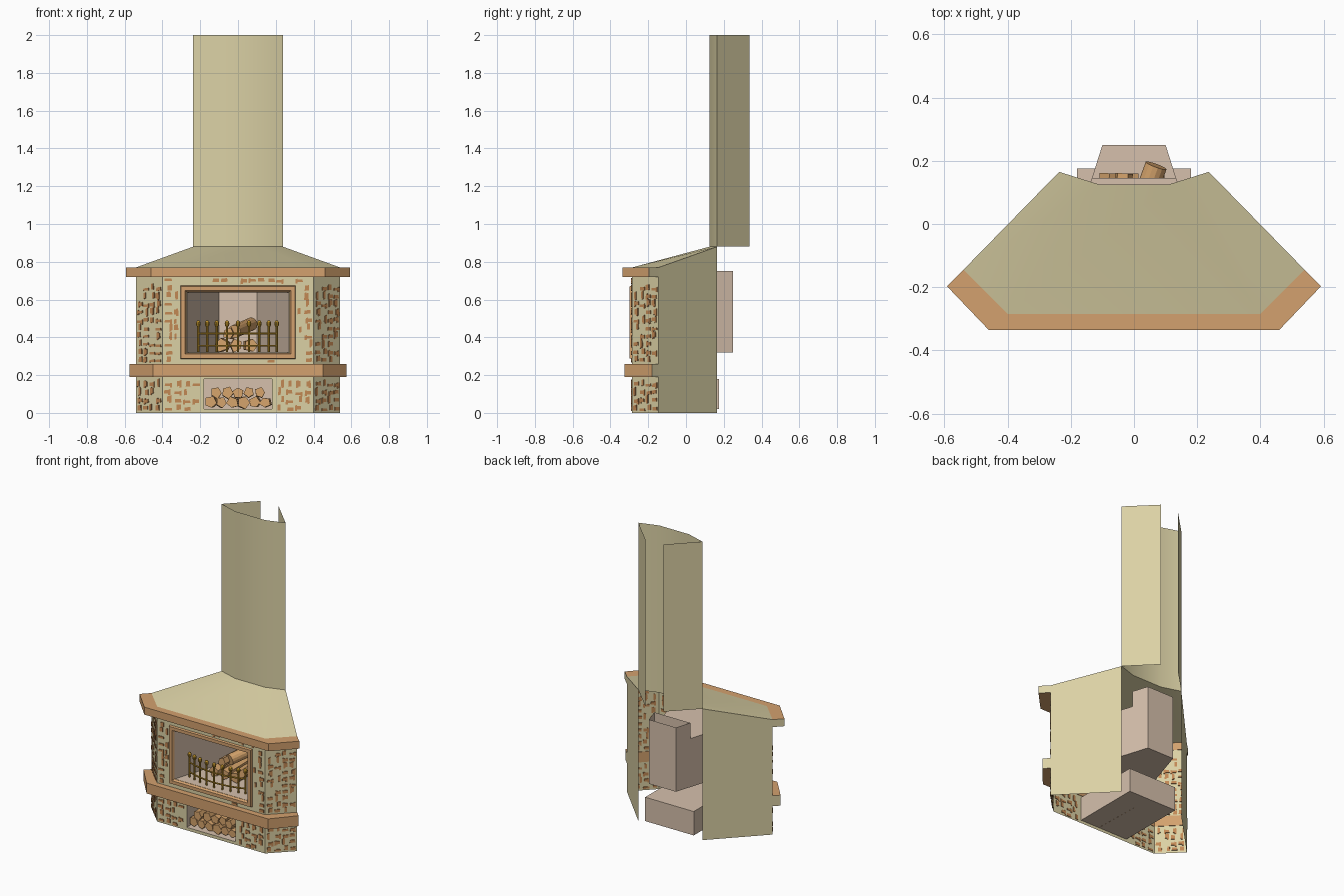
import bpy, bmesh, math, random
from mathutils import Vector

if "Cube" in bpy.data.objects:
    bpy.data.objects.remove(bpy.data.objects["Cube"])

random.seed(4)


def mat(name, r, g, b):
    m = bpy.data.materials.new(name)
    m.diffuse_color = tuple(((c / 255 + 0.055) / 1.055) ** 2.4 for c in (r, g, b)) + (1,)
    m.use_nodes = True
    m.node_tree.nodes["Principled BSDF"].inputs["Base Color"].default_value = m.diffuse_color
    return m


STUCCO = mat("cream_stucco", 219, 209, 165)
TRIM = mat("tan_stone_trim", 211, 161, 110)
BRICK = mat("brick_chips", 194, 136, 84)
LINING = mat("pale_firebox_lining", 214, 192, 172)
GOLD = mat("brass", 190, 146, 42)
WOOD = mat("log_wood", 214, 164, 108)


def finish(bm, name, mats, smooth=False, recalc=True):
    if recalc:
        bmesh.ops.recalc_face_normals(bm, faces=bm.faces)
    me = bpy.data.meshes.new(name)
    bm.to_mesh(me)
    bm.free()
    for m in mats:
        me.materials.append(m)
    for p in me.polygons:
        p.use_smooth = smooth
    ob = bpy.data.objects.new(name, me)
    bpy.context.collection.objects.link(ob)
    return ob


def face(bm, pts):
    return bm.faces.new([bm.verts.new(p) for p in pts])


def strip(bm, a, b):
    """Quads between two equal-length rows of points."""
    va, vb = [bm.verts.new(p) for p in a], [bm.verts.new(p) for p in b]
    for i in range(len(a) - 1):
        bm.faces.new((va[i], va[i + 1], vb[i + 1], vb[i]))


def prism(bm, poly, vec):
    """Closed prism: polygon of 3D points swept along vec."""
    vec = Vector(vec)
    a = [bm.verts.new(p) for p in poly]
    b = [bm.verts.new(Vector(p) + vec) for p in poly]
    n = len(a)
    bm.faces.new(a[::-1])
    bm.faces.new(b)
    for i in range(n):
        bm.faces.new((a[i], a[(i + 1) % n], b[(i + 1) % n], b[i]))


def outline(*right):
    """Mirror right-hand plan points (outer first) to a full left-to-right row."""
    return [(-x, y) for x, y in right] + [(x, y) for x, y in reversed(right)]


def at(pts, z):
    return [(x, y, z) for x, y in pts]


BODY = outline((0.54, -0.145), (0.40, -0.285))
FLUE = outline((0.237, 0.165), (0.11, 0.125))

# facade: front sheet with the two openings left out, plus angled panels
bm = bmesh.new()
xs, zs = [-.4, -.27, -.18, .18, .27, .4], [0, .02, .18, .32, .64, .77]
for x0, x1 in zip(xs, xs[1:]):
    for z0, z1 in zip(zs, zs[1:]):
        cx, cz = abs(x0 + x1) / 2, (z0 + z1) / 2
        if (cx < .27 and .32 < cz < .64) or (cx < .18 and .02 < cz < .18):
            continue
        face(bm, [(x0, -.285, z0), (x1, -.285, z0), (x1, -.285, z1), (x0, -.285, z1)])
for s in (-1, 1):
    q = [(s * .4, -.285, 0), (s * .54, -.145, 0), (s * .54, -.145, .77), (s * .4, -.285, .77)]
    face(bm, q[::s])
bmesh.ops.remove_doubles(bm, verts=bm.verts, dist=1e-5)
finish(bm, "facade", [STUCCO])

# diagonal side walls against the room corner
bm = bmesh.new()
for s in (-1, 1):
    q = [(s * .54, -.145, 0), (s * .237, .165, 0), (s * .237, .165, .88), (s * .54, -.145, .77)]
    face(bm, q[::s])
finish(bm, "side_walls", [STUCCO], recalc=False)

# sloping hood and chimney breast
bm = bmesh.new()
strip(bm, at(BODY, .77), at(FLUE, .88))
finish(bm, "hood", [STUCCO], smooth=True, recalc=False)
bm = bmesh.new()
strip(bm, at(FLUE, .88), at(FLUE, 2))
finish(bm, "chimney_breast", [STUCCO], smooth=True, recalc=False)
bm = bmesh.new()
for s in (-1, 1):
    q = [(s * .237, .165, .88), (s * .067, .335, .88), (s * .067, .335, 2), (s * .237, .165, 2)]
    face(bm, q[::s])
finish(bm, "chimney_sides", [STUCCO], recalc=False)

# mantel ledges, their wall ends in stucco
INNER = outline((.537, -.142), (.399, -.282))
for name, a, b, z, h in (("mantel_ledge", (.592, -.197), (.46, -.335), .72, .05),
                         ("hearth_ledge", (.575, -.18), (.45, -.325), .19, .07)):
    bm = bmesh.new()
    prism(bm, at(outline(a, b) + INNER[::-1], z), (0, 0, h))
    bmesh.ops.recalc_face_normals(bm, faces=bm.faces)
    for f in bm.faces:
        if f.normal.y > .3 and f.normal.x * f.calc_center_median().x > .05:
            f.material_index = 1
    finish(bm, name, [TRIM, STUCCO])

# mitred frame round the fire opening: profile of (inset, y)
bm = bmesh.new()
rows = []
for d, y in ((0, -.283), (.004, -.299), (.026, -.299), (.036, -.280)):
    x, lo, hi = .306 - d, .285 + d, .674 - d
    rows.append([(-x, y, lo), (x, y, lo), (x, y, hi), (-x, y, hi), (-x, y, lo)])
for r0, r1 in zip(rows, rows[1:]):
    strip(bm, r0, r1)
bmesh.ops.remove_doubles(bm, verts=bm.verts, dist=1e-5)
finish(bm, "opening_frame", [TRIM])

# firebox: tapered walls, low ceiling at the front, raised open throat at the back
bm = bmesh.new()
half = lambda y: .27 - .17 * (y + .285) / .535
F, T, B = -.285, .145, .25
face(bm, [(-half(F), F, .32), (half(F), F, .32), (half(B), B, .32), (-half(B), B, .32)])
face(bm, [(-half(F), F, .645), (half(F), F, .645), (half(T), T, .645), (-half(T), T, .645)])
face(bm, [(-half(T), T, .645), (half(T), T, .645), (half(T), T, .75), (-half(T), T, .75)])
face(bm, [(-half(B), B, .32), (half(B), B, .32), (half(B), B, .75), (-half(B), B, .75)])
for s in (-1, 1):
    face(bm, [(s * half(y), y, z) for y, z in
              ((F, .32), (B, .32), (B, .75), (T, .75), (T, .645), (F, .645))])
bmesh.ops.remove_doubles(bm, verts=bm.verts, dist=1e-5)
finish(bm, "firebox", [LINING])

# log store niche, open at the front
bm = bmesh.new()
sec = [(-.18, .02), (.18, .02), (.18, .18), (-.18, .18), (-.18, .02)]
strip(bm, [(x, -.285, z) for x, z in sec], [(x, .175, z) for x, z in sec])
face(bm, [(x, .175, z) for x, z in sec[:4]])
bmesh.ops.remove_doubles(bm, verts=bm.verts, dist=1e-5)
finish(bm, "log_niche", [LINING])


# brick chips showing through the stucco
def blocked(x, w, z, h):
    if z < .008 or z + h > .715 or (z < .265 and z + h > .185):
        return True
    if x < .312 and x + w > -.312 and z < .68 and z + h > .28:
        return True
    return x < .19 and x + w > -.19 and z < .19


def chips(bm, origin, u, u0, u1, front):
    o, u = Vector(origin), Vector(u)
    n = u.cross(Vector((0, 0, 1)))
    nu = max(1, round((u1 - u0) / .05))
    du = (u1 - u0) / nu
    for j in range(17):
        for i in range(nu):
            if random.random() < .1:
                continue
            w, h = random.choice(((.04, .014), (.034, .02), (.024, .03), (.016, .034)))
            x = u0 + i * du + random.uniform(.003, du - w - .001)
            z = .008 + j * .0425 + random.uniform(0, .01)
            parts = [(x, z, w, h)]
            if random.random() < .5:  # L-shaped chip
                parts.append((x + random.choice((0, w - .012)), z - .008, .012, h + .012))
            for px, pz, pw, ph in parts:
                if blocked(px if front else 9, pw, pz, ph):
                    continue
                c = [o + u * (px + a * pw) + Vector((0, 0, pz + b * ph)) - n * .003
                     for a, b in ((0, 0), (1, .06), (.95, 1), (.04, .92))]
                prism(bm, c, n * .008)


bm = bmesh.new()
r = math.sqrt(.5)
chips(bm, (0, -.285, 0), (1, 0, 0), -.395, .395, True)
chips(bm, (.4, -.285, 0), (r, r, 0), .008, .192, False)
chips(bm, (-.54, -.145, 0), (r, -r, 0), .008, .192, False)
finish(bm, "brick_chips", [BRICK])


# brass fire guard on a shallow arc
def rod(bm, a, b, rad, n=8):
    a, b = Vector(a), Vector(b)
    d = b - a
    q = d.to_track_quat('Z', 'Y')
    prism(bm, [a + q @ Vector((rad * math.cos(t), rad * math.sin(t), 0))
               for t in (2 * math.pi * k / n for k in range(n))], d)


arc = lambda x: -.252 + .9 * x * x
bm = bmesh.new()
posts = [-.21, -.163, -.113, -.058, 0, .058, .113, .163, .205]
for x in posts:
    rod(bm, (x, arc(x), .322), (x, arc(x), .46), .006)
    s = bmesh.ops.create_uvsphere(bm, u_segments=10, v_segments=6, radius=.013)
    for v in s["verts"]:
        v.co = Vector((x, arc(x), .472)) + Vector((v.co.x, v.co.y, v.co.z * 1.4))
for x0, x1 in zip(posts, posts[1:]):
    for z in (.355, .42):
        rod(bm, (x0, arc(x0), z), (x1, arc(x1), z), .005, 6)
finish(bm, "fire_guard", [GOLD])


# split logs: irregular prisms
def log(bm, a, b, rad, n=5):
    a, b = Vector(a), Vector(b)
    q = (b - a).to_track_quat('Z', 'Y')
    t0 = random.uniform(0, 6)
    prism(bm, [a + q @ (Vector((math.cos(t), math.sin(t), 0)) * rad * random.uniform(.75, 1.1))
               for t in (t0 + 2 * math.pi * k / n for k in range(n))], b - a)


bm = bmesh.new()
for i in range(6):
    x = -.145 + i * .058
    log(bm, (x, -.265, .055), (x + random.uniform(-.01, .01), .05, .055), .034)
for i in range(5):
    x = -.115 + i * .058
    log(bm, (x, -.255 + random.uniform(-.01, .01), .108), (x, .05, .105), .033)
finish(bm, "stored_logs", [WOOD])

bm = bmesh.new()
for x, e in ((-.085, -.07), (-.01, -.015), (.07, .06)):
    log(bm, (x, -.13, .358), (e, .16, .358), .037)
log(bm, (-.05, -.1, .42), (-.03, .16, .42), .034)
rod(bm, (-.02, -.06, .43), (.07, .185, .47), .035, 14)
finish(bm, "fire_logs", [WOOD])
